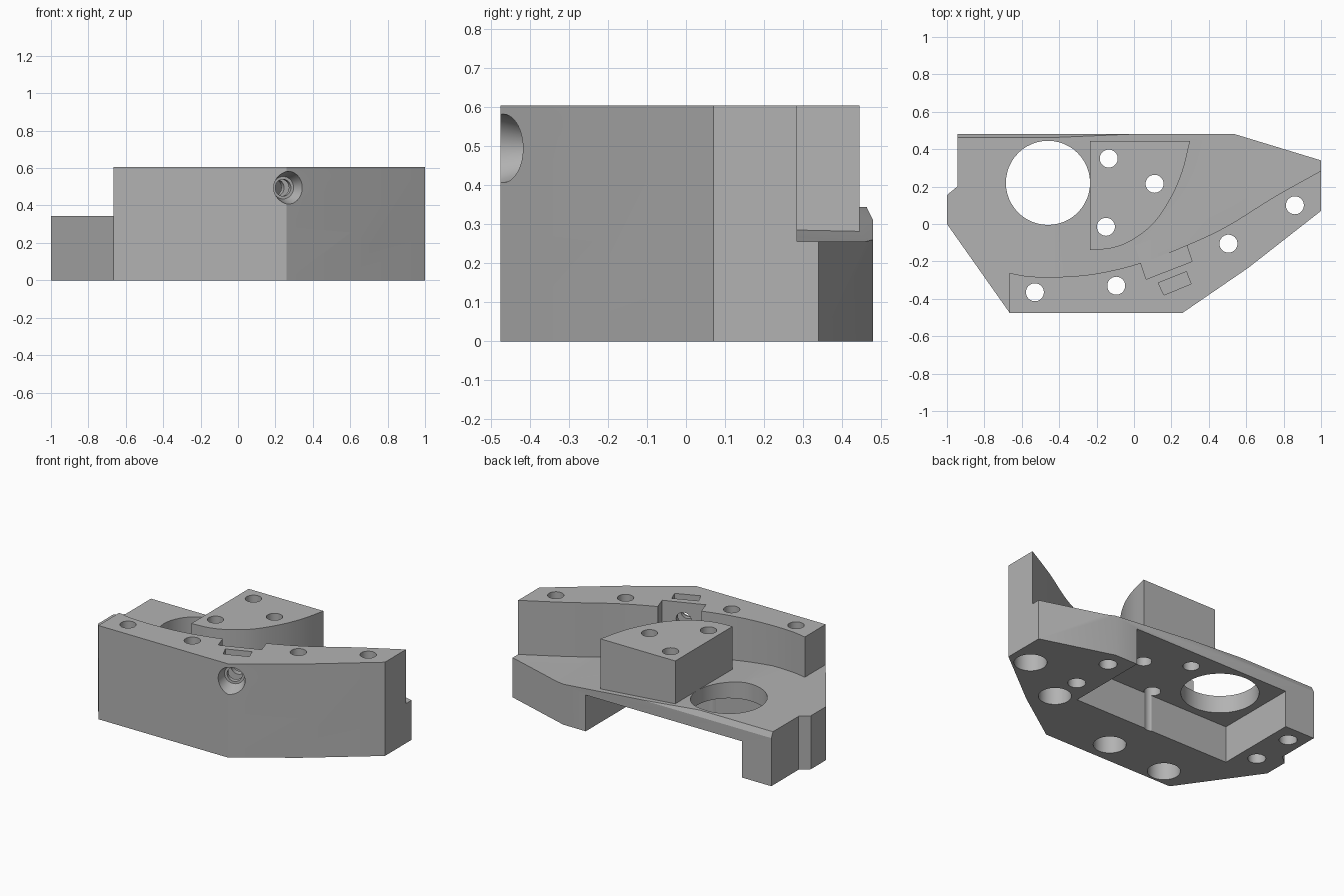
import bpy, bmesh, math
from mathutils import Vector

old = bpy.data.objects.get("Cube")
if old:
    bpy.data.objects.remove(old, do_unlink=True)

grey = bpy.data.materials.new("plain_grey")
grey.use_nodes = True
grey.diffuse_color = (0.45, 0.45, 0.45, 1)
grey.node_tree.nodes["Principled BSDF"].inputs["Base Color"].default_value = grey.diffuse_color

AXES = {"x": lambda a, b, h: (h, a, b),
        "y": lambda a, b, h: (a, h, b),
        "z": lambda a, b, h: (a, b, h)}


def add_object(name, bm):
    bmesh.ops.recalc_face_normals(bm, faces=bm.faces)
    mesh = bpy.data.meshes.new(name)
    bm.to_mesh(mesh)
    bm.free()
    mesh.materials.append(grey)
    obj = bpy.data.objects.new(name, mesh)
    bpy.context.collection.objects.link(obj)
    return obj


def prism(name, points, low, high, axis="z"):
    """Extrude a flat profile along an axis."""
    bm = bmesh.new()
    place = AXES[axis]
    rings = [[bm.verts.new(place(a, b, h)) for a, b in points] for h in (low, high)]
    bm.faces.new(rings[0])
    bm.faces.new(rings[1])
    n = len(points)
    for i in range(n):
        j = (i + 1) % n
        bm.faces.new((rings[0][i], rings[0][j], rings[1][j], rings[1][i]))
    return add_object(name, bm)


def rod(name, start, end, r1, r2=None):
    """Cylinder or cone between two points."""
    start, end = Vector(start), Vector(end)
    bm = bmesh.new()
    bmesh.ops.create_cone(bm, cap_ends=True, segments=48, radius1=r1,
                          radius2=r1 if r2 is None else r2, depth=(end - start).length)
    turn = (end - start).to_track_quat("Z", "Y").to_matrix()
    bmesh.ops.rotate(bm, verts=bm.verts, matrix=turn)
    bmesh.ops.translate(bm, verts=bm.verts, vec=(start + end) / 2)
    return add_object(name, bm)


def combine(target, tool, operation="DIFFERENCE"):
    mod = target.modifiers.new("combine", "BOOLEAN")
    mod.operation, mod.solver, mod.object = operation, "EXACT", tool
    bpy.context.view_layer.objects.active = target
    bpy.ops.object.modifier_apply(modifier=mod.name)
    bpy.data.objects.remove(tool, do_unlink=True)


def smooth_path(points, steps=5):
    """Catmull-Rom curve through the points."""
    p = [Vector(q) for q in points]
    p = [2 * p[0] - p[1]] + p + [2 * p[-1] - p[-2]]
    path = []
    for a, b, c, d in zip(p, p[1:], p[2:], p[3:]):
        for k in range(steps):
            t = k / steps
            path.append(0.5 * (2 * b + (c - a) * t + (2 * a - 5 * b + 4 * c - d) * t ** 2
                               + (3 * b - a - 3 * c + d) * t ** 3))
    return [tuple(v) for v in path] + [tuple(points[-1])]


# Base plate with a ramped floor and a chamfered back edge
front_edge = [(-0.665, -0.475), (0.26, -0.475), (0.61, -0.235), (1, 0.07)]
body = prism("bracket_body", [(-1, 0)] + front_edge + [
    (1, 0.34), (0.54, 0.48), (-0.945, 0.48), (-0.945, 0.2), (-1, 0.155)], 0, 0.45)
combine(body, prism("floor_cutter", [(-1.1, 0.345), (-0.42, 0.345), (0.6, 0.256),
                                     (1.1, 0.256), (1.1, 0.6), (-1.1, 0.6)], -1, 1, "y"))
combine(body, prism("chamfer_cutter", [(0.453, 0.365), (0.49, 0.29), (0.6, 0.365)],
                    -1.1, 1.1, "x"))

# Curved front wall
inner_curve = smooth_path([(1, 0.285), (0.75, 0.145), (0.5, -0.01), (0.29, -0.11),
                           (0.03, -0.21), (-0.2, -0.265), (-0.4, -0.283), (-0.56, -0.28),
                           (-0.665, -0.262)])
combine(body, prism("front_wall", front_edge + inner_curve, 0, 0.605), "UNION")

# Fan-shaped raised block
fan_curve = smooth_path([(0.3, 0.445), (0.26, 0.285), (0.2, 0.145), (0.11, 0.01),
                         (0, -0.08), (-0.11, -0.127), (-0.235, -0.14)])
combine(body, prism("fan_block", [(-0.235, 0.445)] + fan_curve, 0.1, 0.605), "UNION")

# Pocket under the plate, open at the back
combine(body, prism("pocket_cutter", [(-0.735, -0.055), (0.38, -0.055),
                                      (0.38, 0.6), (-0.735, 0.6)], -0.1, 0.234))

# Large round opening and fan block holes
combine(body, rod("opening_cutter", (-0.46, 0.22, -0.1), (-0.46, 0.22, 0.7), 0.225))
for x, y in [(-0.135, 0.35), (0.11, 0.215), (-0.15, -0.015)]:
    combine(body, rod("block_hole", (x, y, -0.1), (x, y, 0.7), 0.048))

# Wall holes, counterbored from below
for x, y in [(-0.53, -0.365), (-0.095, -0.33), (0.505, -0.105), (0.86, 0.1)]:
    combine(body, rod("wall_hole", (x, y, -0.1), (x, y, 0.7), 0.048))
    combine(body, rod("counterbore", (x, y, -0.1), (x, y, 0.2), 0.095))

# Blind holes in the underside
for x in (-0.845, 0.505):
    for y in (0.09, 0.37):
        combine(body, rod("blind_hole", (x, y, -0.1), (x, y, 0.17), 0.052))

# Notch and nut slot in the wall
combine(body, prism("notch_cutter", [(0.005, -0.115), (0.065, -0.295), (0.31, -0.2),
                                     (0.25, -0.02)], 0.3, 0.7))
combine(body, prism("nut_slot", [(0.13, -0.315), (0.28, -0.255), (0.305, -0.32),
                                 (0.16, -0.38)], 0.41, 0.7))

# Slanted screw bore with a countersink at the front
inner = Vector((0.187, -0.24, 0.495))
along = Vector((0.36, -0.93, 0)).normalized()
combine(body, rod("screw_bore", inner, inner + along * 0.4, 0.045))
combine(body, rod("countersink", inner + along * 0.15, inner + along * 0.3, 0.06, 0.105))

# Sharp edges stay sharp, curved walls are smooth
bpy.ops.object.select_all(action="DESELECT")
body.select_set(True)
bpy.context.view_layer.objects.active = body
bpy.ops.object.shade_smooth_by_angle(angle=math.radians(20))
